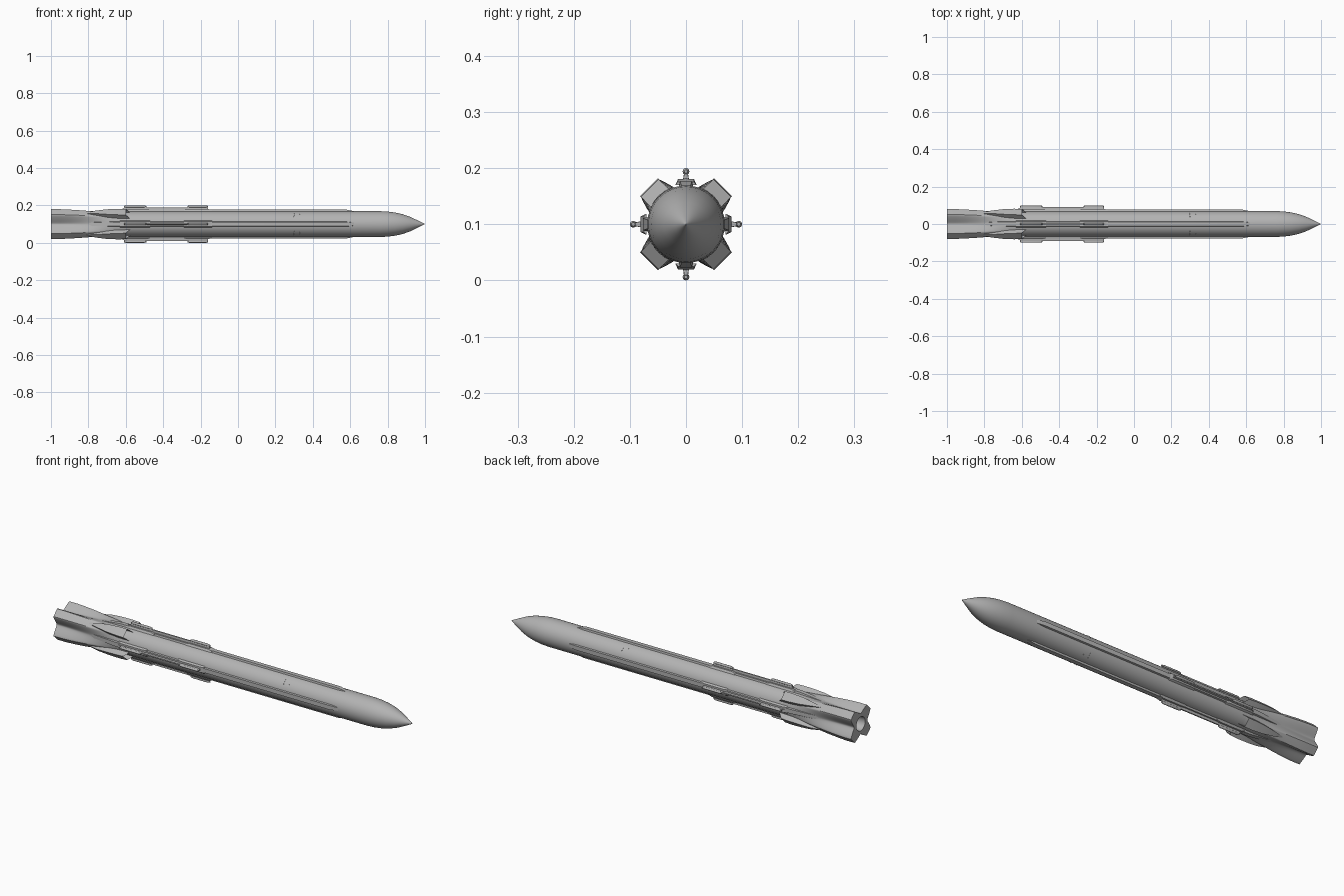
import bpy, bmesh, math
from mathutils import Matrix, Vector

cube = bpy.data.objects.get("Cube")
if cube:
    bpy.data.objects.remove(cube, do_unlink=True)

AXIS_Z = 0.1
grey = bpy.data.materials.new("missile_grey")
grey.use_nodes = True
grey.diffuse_color = (0.45, 0.45, 0.45, 1)
grey.node_tree.nodes["Principled BSDF"].inputs["Base Color"].default_value = grey.diffuse_color


def finish(name, bm, turn=0, angle=30):
    """Turn a part about the long axis, lift it and make it an object."""
    bmesh.ops.recalc_face_normals(bm, faces=bm.faces)
    bm.transform(Matrix.Translation((0, 0, AXIS_Z)) @ Matrix.Rotation(math.radians(turn), 4, "X"))
    mesh = bpy.data.meshes.new(name)
    bm.to_mesh(mesh)
    bm.free()
    mesh.materials.append(grey)
    obj = bpy.data.objects.new(name, mesh)
    bpy.context.collection.objects.link(obj)
    bpy.ops.object.select_all(action="DESELECT")
    obj.select_set(True)
    bpy.context.view_layer.objects.active = obj
    bpy.ops.object.shade_smooth_by_angle(angle=math.radians(angle))
    return obj


def loft(rings, cap_start=True, cap_end=True):
    """Skin a list of equal rings of points."""
    bm = bmesh.new()
    rows = [[bm.verts.new(p) for p in ring] for ring in rings]
    n = len(rows[0])
    for a, b in zip(rows, rows[1:]):
        for i in range(n):
            j = (i + 1) % n
            bm.faces.new((a[i], a[j], b[j], b[i]))
    caps = []
    if cap_start:
        caps.append(bm.faces.new(rows[0]))
    if cap_end:
        caps.append(bm.faces.new(rows[-1]))
    return bm, caps


def circle(x, r, n=64):
    return [(x, r * math.cos(math.tau * i / n), r * math.sin(math.tau * i / n)) for i in range(n)]


def trapezoid(x, low, high, w_low, w_high, rake=0):
    return [(x, -w_low, low), (x, w_low, low), (x + rake, w_high, high), (x + rake, -w_high, high)]


# Round body with a pointed ogive nose
profile = [(-0.62, 0.069), (0.62, 0.069), (0.76, 0.069), (0.80, 0.067), (0.84, 0.062),
           (0.88, 0.053), (0.92, 0.039), (0.96, 0.020), (0.998, 0.001)]
bm, _ = loft([circle(x, r) for x, r in profile])
finish("body_and_nose", bm)

# Tail that blends from a circle to a four lobed star, with a nozzle bore
FLAT = math.radians(13.7)


def star_radius(a):
    d = abs((a % (math.pi / 2)) - math.pi / 4)
    if d <= FLAT:
        return 0.092 / math.cos(d)
    k = (d - FLAT) / (math.pi / 4 - FLAT)
    return 0.094 + (0.054 - 0.094) * (1 - (1 - k) ** 1.8)


def tail_ring(x, t, n=144):
    ring = []
    for i in range(n):
        a = math.tau * i / n
        r = 0.069 * (1 - t) + star_radius(a) * t
        ring.append((x, r * math.cos(a), r * math.sin(a)))
    return ring


stations = [(-0.60, 0), (-0.66, 0.08), (-0.72, 0.25), (-0.78, 0.48), (-0.84, 0.72),
            (-0.90, 0.9), (-0.95, 1), (-1.0, 1)]
rings = [tail_ring(x, t) for x, t in stations]
rings += [circle(-1.0, 0.036, 144), circle(-0.93, 0.030, 144)]
bm, _ = loft(rings)
finish("tail_with_nozzle", bm)

for k in range(4):
    # Air intake on each diagonal: leaf shaped, with a raked, hollow mouth
    sections = [(-0.81, 0.003, 0.084, 0), (-0.76, 0.011, 0.091, 0), (-0.70, 0.019, 0.093, 0),
                (-0.64, 0.0225, 0.093, 0), (-0.575, 0.0225, 0.091, -0.025)]
    bm, caps = loft([trapezoid(x, 0.062, top, w, w, rake) for x, w, top, rake in sections])
    mouth = caps[-1]
    bmesh.ops.inset_region(bm, faces=[mouth], thickness=0.003)
    bmesh.ops.translate(bm, verts=mouth.verts, vec=Vector((-0.05, 0, 0)))
    finish(f"intake_{k + 1}", bm, 45 + 90 * k)

    # Long raceway on each axis
    sections = [(-0.84, 0.056, 0.008), (-0.66, 0.077, 0.011), (0.58, 0.077, 0.011), (0.62, 0.069, 0.008)]
    bm, _ = loft([trapezoid(x, 0.05, top, w + 0.005, w) for x, top, w in sections])
    finish(f"raceway_{k + 1}", bm, 90 * k)

    # Thin strake on the raceway
    bm, _ = loft([trapezoid(x, 0.07, top, 0.004, 0.003)
                  for x, top in [(-0.63, 0.077), (-0.60, 0.09), (-0.18, 0.09), (-0.15, 0.077)]])
    finish(f"strake_{k + 1}", bm, 90 * k)

    # Hanger shoes: flared foot, web and round rail at both strake ends
    for label, start, end in (("rear", -0.61, -0.49), ("front", -0.27, -0.16)):
        bm, _ = loft([trapezoid(x, 0.07, top, 0.019, 0.014)
                      for x, top in [(start - 0.02, 0.075), (start, 0.081), (end, 0.081), (end + 0.02, 0.075)]])
        finish(f"{label}_shoe_foot_{k + 1}", bm, 90 * k)
        bm, _ = loft([trapezoid(x, 0.075, top, 0.006, 0.003)
                      for x, top in [(start, 0.09), (start + 0.01, 0.095), (end - 0.01, 0.095), (end, 0.09)]])
        finish(f"{label}_shoe_web_{k + 1}", bm, 90 * k)
        bm, _ = loft([circle(x, r, 12) for x, r in
                      [(start, 0.003), (start + 0.01, 0.006), (end - 0.01, 0.006), (end, 0.003)]])
        bm.transform(Matrix.Translation((0, 0, 0.094)))
        finish(f"{label}_shoe_rail_{k + 1}", bm, 90 * k, 40)

    # Small fasteners on the forward body
    for i, (x, a) in enumerate([(0.30, 35), (0.30, 45), (0.30, 55), (0.33, 40), (0.33, 50)]):
        bm, _ = loft([circle(0, 0.0025, 8), circle(0.002, 0.002, 8)])
        bm.transform(Matrix.Translation((x, 0, 0.0685)) @ Matrix.Rotation(-math.pi / 2, 4, "Y"))
        finish(f"fastener_{k + 1}_{i + 1}", bm, a + 90 * k)
